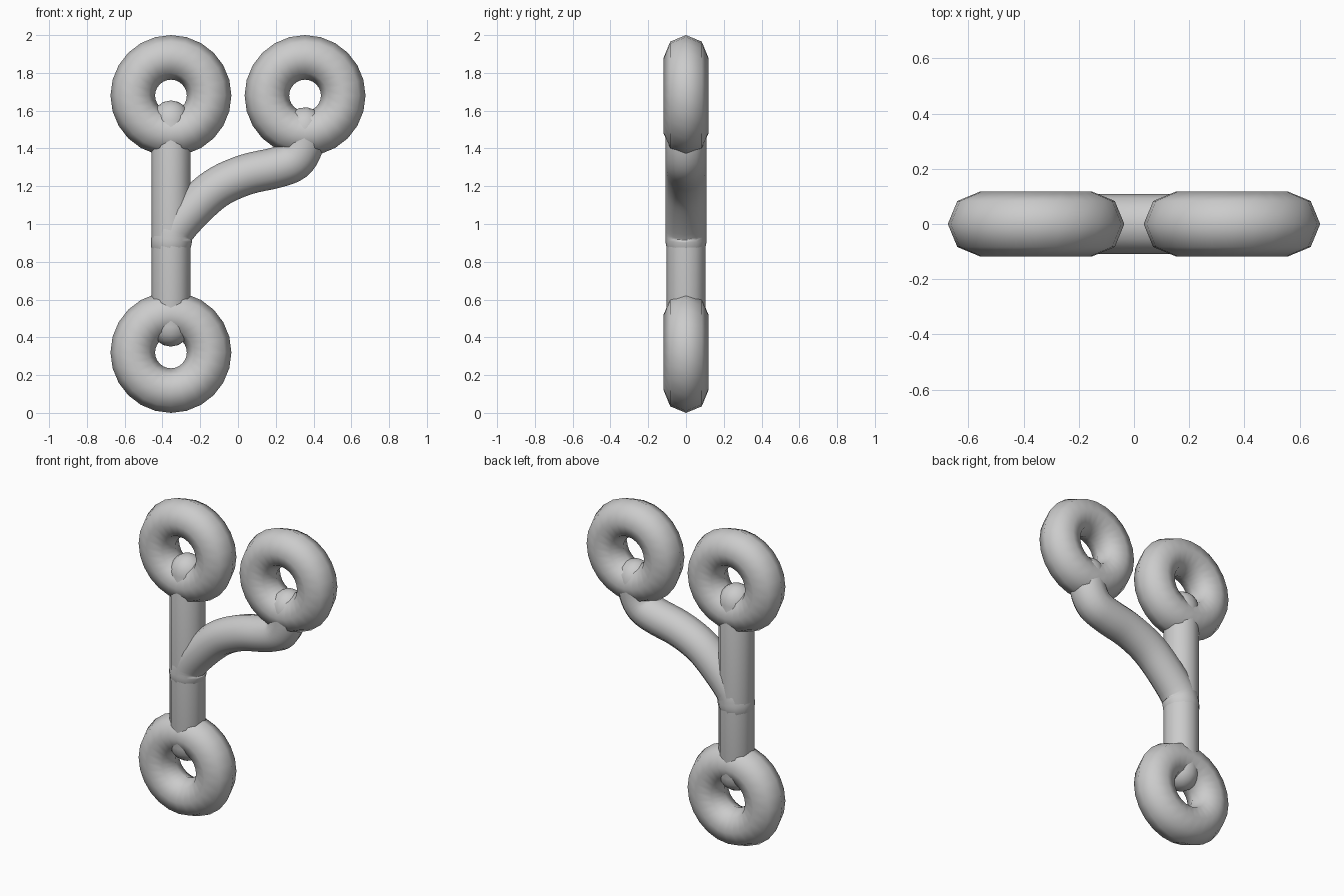
import bpy, bmesh, math
from mathutils import Vector

if "Cube" in bpy.data.objects:
    bpy.data.objects.remove(bpy.data.objects["Cube"])

X, R, r = 0.355, 0.202, 0.118   # ring offset, ring radius, ring thickness


def ring(name, x, z):
    bpy.ops.mesh.primitive_torus_add(major_segments=24, minor_segments=8,
                                     major_radius=R, minor_radius=r,
                                     location=(x, 0, z), rotation=(math.pi / 2, 0, 0))
    bpy.context.object.name = name
    bpy.ops.object.shade_smooth()


def smooth_path(pts, steps=4):
    """Catmull-Rom through the control points"""
    p = [2 * pts[0] - pts[1]] + pts + [2 * pts[-1] - pts[-2]]
    out = []
    for i in range(1, len(p) - 2):
        a, b, c, d = p[i - 1:i + 3]
        for k in range(steps):
            t = k / steps
            out.append(0.5 * (2 * b + (c - a) * t + (2 * a - 5 * b + 4 * c - d) * t * t
                              + (3 * b - a - 3 * c + d) * t ** 3))
    return out + [pts[-1]]


def rod(name, pts, rad, sides=12, cap=4):
    """Round-ended tube along a path in the XZ plane"""
    n = len(pts)
    tan = [(pts[min(i + 1, n - 1)] - pts[max(i - 1, 0)]).normalized() for i in range(n)]
    angs = [k * math.pi / 2 / cap for k in range(1, cap)]
    rings = [(pts[0] - tan[0] * rad * math.sin(a), tan[0], rad * math.cos(a)) for a in reversed(angs)]
    rings += [(p, t, rad) for p, t in zip(pts, tan)]
    rings += [(pts[-1] + tan[-1] * rad * math.sin(a), tan[-1], rad * math.cos(a)) for a in angs]
    bm = bmesh.new()
    y = Vector((0, 1, 0))
    loops = []
    for c, t, q in rings:
        side = y.cross(t)
        loops.append([bm.verts.new(c + q * (math.cos(a) * side + math.sin(a) * y))
                      for a in (2 * math.pi * k / sides for k in range(sides))])
    for a, b in zip(loops, loops[1:]):
        for k in range(sides):
            j = (k + 1) % sides
            bm.faces.new((a[k], a[j], b[j], b[k]))
    for loop, tip in ((loops[0], pts[0] - tan[0] * rad), (loops[-1], pts[-1] + tan[-1] * rad)):
        v = bm.verts.new(tip)
        for k in range(sides):
            bm.faces.new((loop[k], loop[(k + 1) % sides], v))
    bmesh.ops.recalc_face_normals(bm, faces=bm.faces)
    for f in bm.faces:
        f.smooth = True
    me = bpy.data.meshes.new(name)
    bm.to_mesh(me)
    bm.free()
    bpy.context.collection.objects.link(bpy.data.objects.new(name, me))


# Three end rings
ring("lower_ring", -X, R + r)
ring("upper_left_ring", -X, 2 - R - r)
ring("upper_right_ring", X, 2 - R - r)

# Straight stem
rod("stem", [Vector((-X, 0, 0.455)), Vector((-X, 0, 1.55))], 0.104)

# Curved side branch
path = [(-X, 0.90), (-0.33, 0.98), (-0.2, 1.12), (-0.09, 1.205), (0.05, 1.264),
        (0.2, 1.298), (0.295, 1.335), (0.342, 1.41), (X, 1.51)]
rod("side_branch", smooth_path([Vector((x, 0, z)) for x, z in path]), 0.108)
